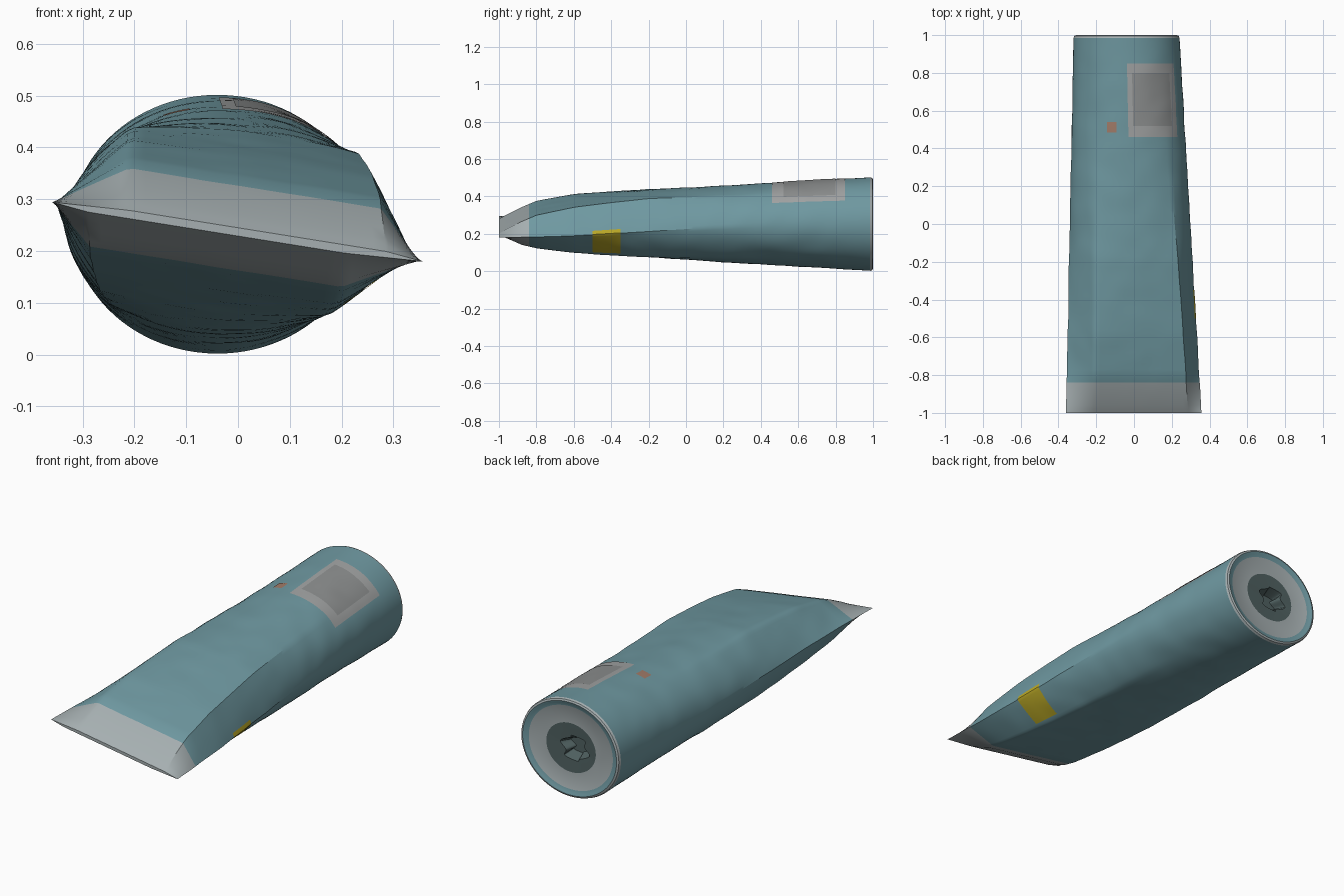
import bpy, bmesh
from math import sin, cos, radians, floor
from mathutils import Vector, noise

if "Cube" in bpy.data.objects:
    bpy.data.objects.remove(bpy.data.objects["Cube"])

SEG = 96


def material(name, rgb):
    m = bpy.data.materials.new(name)
    m.diffuse_color = (*rgb, 1)
    m.use_nodes = True
    m.node_tree.nodes["Principled BSDF"].inputs["Base Color"].default_value = m.diffuse_color
    return m


TEAL = material("teal", (0.16, 0.32, 0.36))
PALE = material("pale_teal", (0.38, 0.43, 0.44))
GREY = material("label_grey", (0.36, 0.37, 0.37))
DARK = material("label_dark_grey", (0.27, 0.28, 0.28))
YELLOW = material("yellow", (0.5, 0.4, 0.02))
RUST = material("rust", (0.36, 0.2, 0.14))
BROWN = material("dark_hole", (0.08, 0.12, 0.12))

# half heights along the tube: y, upper, lower
HEIGHTS = [(-1, .008, .008), (-.96, .032, .028), (-.88, .072, .065), (-.8, .105, .085),
           (-.6, .145, .115), (-.2, .19, .163), (.2, .21, .2), (.6, .231, .225), (1, .249, .252)]
# skewed hexagon section at the crimped end: angle, u, v
HEX = [(0, 1, 0), (45, .8, 1), (125, -.58, 1), (180, -1, 0),
       (225, -.8, -1), (305, .58, -1), (360, 1, 0)]


def interp(table, x):
    x = min(max(x, table[0][0]), table[-1][0])
    for p, q in zip(table, table[1:]):
        if x <= q[0]:
            f = (x - p[0]) / (q[0] - p[0])
            return [a + (b - a) * f for a, b in zip(p[1:], q[1:])]


def surface(y, deg, scale=1.0, push=0.0):
    """Point on the tube wall: crimped hexagon in front, circle behind."""
    deg -= 360 * floor(deg / 360)
    t = (y + 1) / 2
    left, right = -.36 + .04 * t, .357 - .117 * t
    cx, a = (left + right) / 2, (right - left) / 2
    cz = .237 + .016 * t
    f = min(max((y + .85) / 1.5, 0), 1)
    w = 1 - f * f * (3 - 2 * f)
    hu, hv = interp(HEX, deg)
    u = w * hu + (1 - w) * cos(radians(deg))
    v = w * hv + (1 - w) * sin(radians(deg))
    up, low = interp(HEIGHTS, y)
    x = a * u * scale
    z = (up if v > 0 else low) * v * scale - .16 * w * x
    # slight hand-squeezed waviness in the wall
    n = noise.noise(Vector((x * 9, y * 9, z * 9))) * .003 * min(1, 4 * (1 - abs(y)))
    p = Vector((x, 0, z))
    p += p.normalized() * (n + push)
    return Vector((cx + p.x, y, cz + p.z))


def finish(name, bm, mats):
    bmesh.ops.recalc_face_normals(bm, faces=bm.faces)
    me = bpy.data.meshes.new(name)
    bm.to_mesh(me)
    bm.free()
    ob = bpy.data.objects.new(name, me)
    bpy.context.collection.objects.link(ob)
    for m in mats:
        me.materials.append(m)
    bpy.context.view_layer.objects.active = ob
    ob.select_set(True)
    bpy.ops.object.shade_smooth_by_angle(angle=radians(25))
    ob.select_set(False)
    return ob


def bridge(bm, r1, r2, mat=0, closed=True):
    n = len(r1)
    for i in range(n if closed else n - 1):
        j = (i + 1) % n
        bm.faces.new((r1[i], r1[j], r2[j], r2[i])).material_index = mat


# tube wall with the pale crimped end
bm = bmesh.new()
ys = [-1, -.98, -.96, -.92, -.88, -.84] + [-.8 + .03 * i for i in range(60)] + [.985]
rings = [[bm.verts.new(surface(y, 360 * i / SEG)) for i in range(SEG)] for y in ys]
for y, r1, r2 in zip(ys, rings, rings[1:]):
    bridge(bm, r1, r2, 1 if y < -.86 else 0)
bm.faces.new(rings[0]).material_index = 1
finish("tube_body", bm, [TEAL, PALE])

# round end cap: pale rim, shallow dish and a small central opening
bm = bmesh.new()
steps = [(.985, 1, 0), (.996, .985, 1), (1, .95, 1), (.997, .91, 0), (.99, .85, 0),
         (.988, .5, 1), (.985, .25, 2), (.93, .17, 2)]
prev = None
for y, s, mat in steps:
    ring = []
    for i in range(SEG):
        p = surface(.985, 360 * i / SEG, s)
        if s < .3:  # ragged opening
            p.x += .015 * sin(radians(360 * i / SEG * 5)) - .02
        p.y = y
        ring.append(bm.verts.new(p))
    if prev:
        bridge(bm, prev, ring, mat)
    prev = ring
bm.faces.new(prev).material_index = 2
finish("end_cap", bm, [TEAL, PALE, BROWN])


# printed patches that follow the wall
def patch(name, y0, y1, a0, a1, mat, push=.002):
    bm = bmesh.new()
    ny, na = 16, 20
    rows = [[bm.verts.new(surface(y0 + (y1 - y0) * i / ny, a0 + (a1 - a0) * j / na, 1, push))
             for j in range(na + 1)] for i in range(ny + 1)]
    for r1, r2 in zip(rows, rows[1:]):
        bridge(bm, r1, r2, 0, False)
    ob = finish(name, bm, [mat])
    # make the outside the front side
    f = ob.data.polygons[0]
    if f.normal.dot(f.center - Vector((0, f.center.y, .25))) < 0:
        ob.data.flip_normals()


patch("label_panel", .46, .85, 31, 90, GREY)
patch("label_inner_block", .52, .8, 40, 85, DARK, .004)
patch("side_tab", -.5, -.35, -48, 6, YELLOW)
patch("small_spot", .485, .54, 102, 112, RUST)
